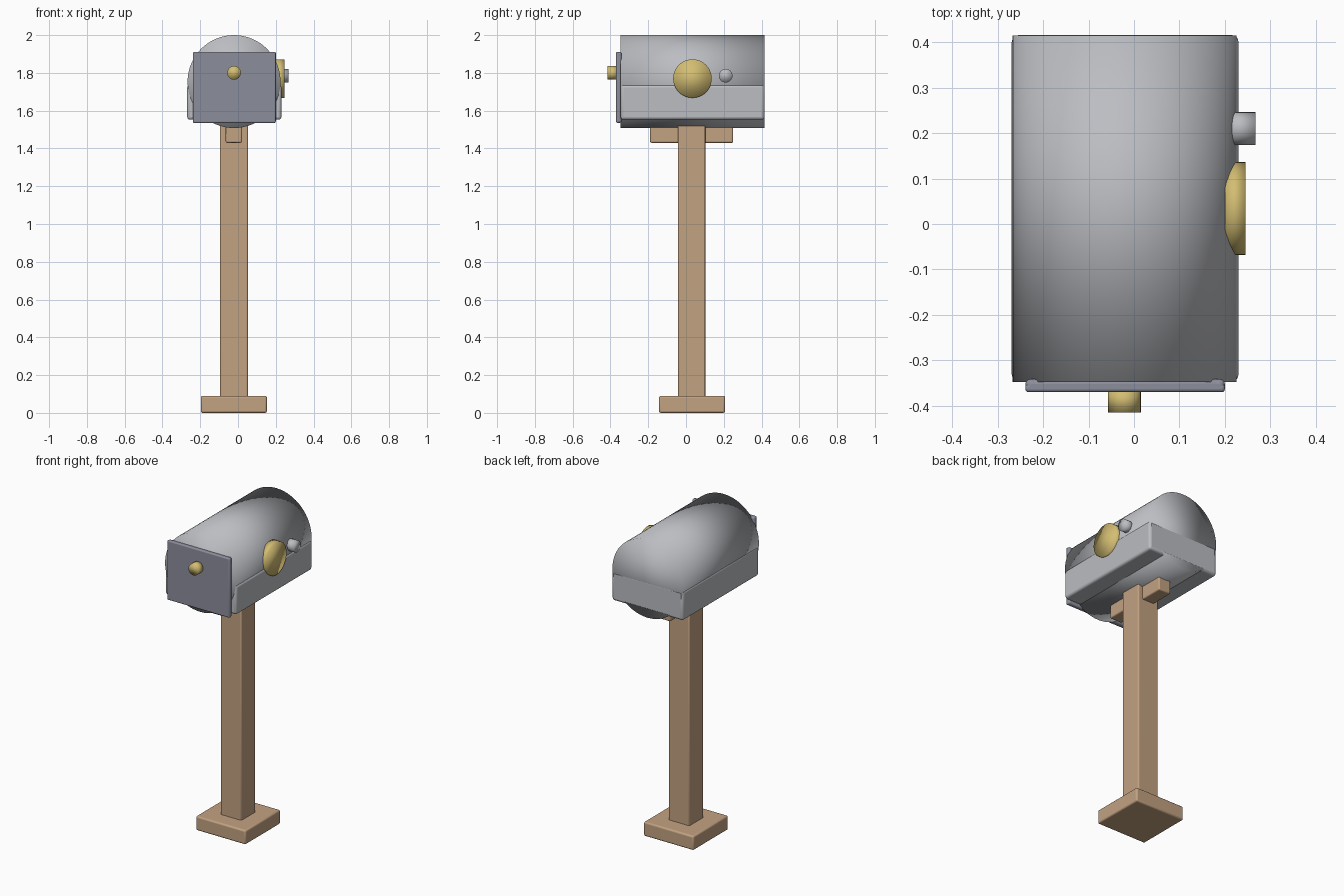
import bpy
import math
from mathutils import Vector

cube = bpy.data.objects.get("Cube")
if cube:
    bpy.data.objects.remove(cube, do_unlink=True)


def material(name, rgb):
    mat = bpy.data.materials.new(name)
    mat.use_nodes = True
    mat.diffuse_color = (*rgb, 1)
    mat.node_tree.nodes["Principled BSDF"].inputs["Base Color"].default_value = (*rgb, 1)
    return mat


wood = material("warm wood", (0.54, 0.36, 0.22))
steel = material("light grey metal", (0.50, 0.51, 0.54))
slate = material("dark grey metal", (0.26, 0.27, 0.33))
brass = material("brass", (0.65, 0.51, 0.17))


def box(name, low, high, mat, bevel):
    """Rounded block between two opposite corners."""
    low, high = Vector(low), Vector(high)
    bpy.ops.mesh.primitive_cube_add(size=1, location=(low + high) / 2)
    obj = bpy.context.object
    obj.name = name
    obj.scale = high - low
    bpy.ops.object.transform_apply(location=False, rotation=False, scale=True)
    obj.data.materials.append(mat)
    mod = obj.modifiers.new("rounded edges", "BEVEL")
    mod.width = bevel
    mod.segments = 3
    bpy.ops.object.shade_smooth_by_angle(angle=math.radians(35))
    return obj


def cylinder(name, axis, start, end, centre, radius, mat, sides=48):
    """Round part running along x or y; centre gives the other two coordinates."""
    mid = (start + end) / 2
    if axis == "x":
        place, turn = (mid, centre[0], centre[1]), (0, math.pi / 2, 0)
    else:
        place, turn = (centre[0], mid, centre[1]), (math.pi / 2, 0, 0)
    bpy.ops.mesh.primitive_cylinder_add(vertices=sides, radius=radius, depth=abs(end - start),
                                        location=place, rotation=turn)
    obj = bpy.context.object
    obj.name = name
    obj.data.materials.append(mat)
    bpy.ops.object.shade_smooth()
    return obj


MID_X = -0.021

# Wooden stand
box("base_block", (-0.197, -0.143, 0), (0.153, 0.207, 0.09), wood, 0.01)
box("post", (-0.095, -0.042, 0.03), (0.053, 0.102, 1.56), wood, 0.008)
box("support_beam", (-0.065, -0.19, 1.43), (0.022, 0.25, 1.56), wood, 0.008)

# Barrel and the squared lower body it sits in
cylinder("barrel", "y", -0.348, 0.415, (MID_X, 1.754), 0.246, steel, 64)
box("lower_body", (-0.269, -0.346, 1.552), (0.23, 0.4155, 1.737), steel, 0.015)

# Door with a raised rim around its inner side
box("door", (-0.239, -0.37, 1.535), (0.2, -0.352, 1.911), slate, 0.007)
for side, x in (("right", -0.239), ("left", 0.17)):
    box("door_rim_" + side, (x, -0.37, 1.535), (x + 0.03, -0.341, 1.911), slate, 0.011)
for side, z in (("bottom", 1.535), ("top", 1.881)):
    box("door_rim_" + side, (-0.239, -0.37, z), (0.2, -0.341, z + 0.03), slate, 0.011)

# Round fittings
cylinder("door_knob", "y", -0.415, -0.36, (MID_X, 1.8), 0.036, brass, 32)
cylinder("side_disc", "x", 0.2, 0.245, (0.034, 1.77), 0.102, brass)
cylinder("side_peg", "x", 0.2, 0.267, (0.21, 1.785), 0.036, steel, 32)
